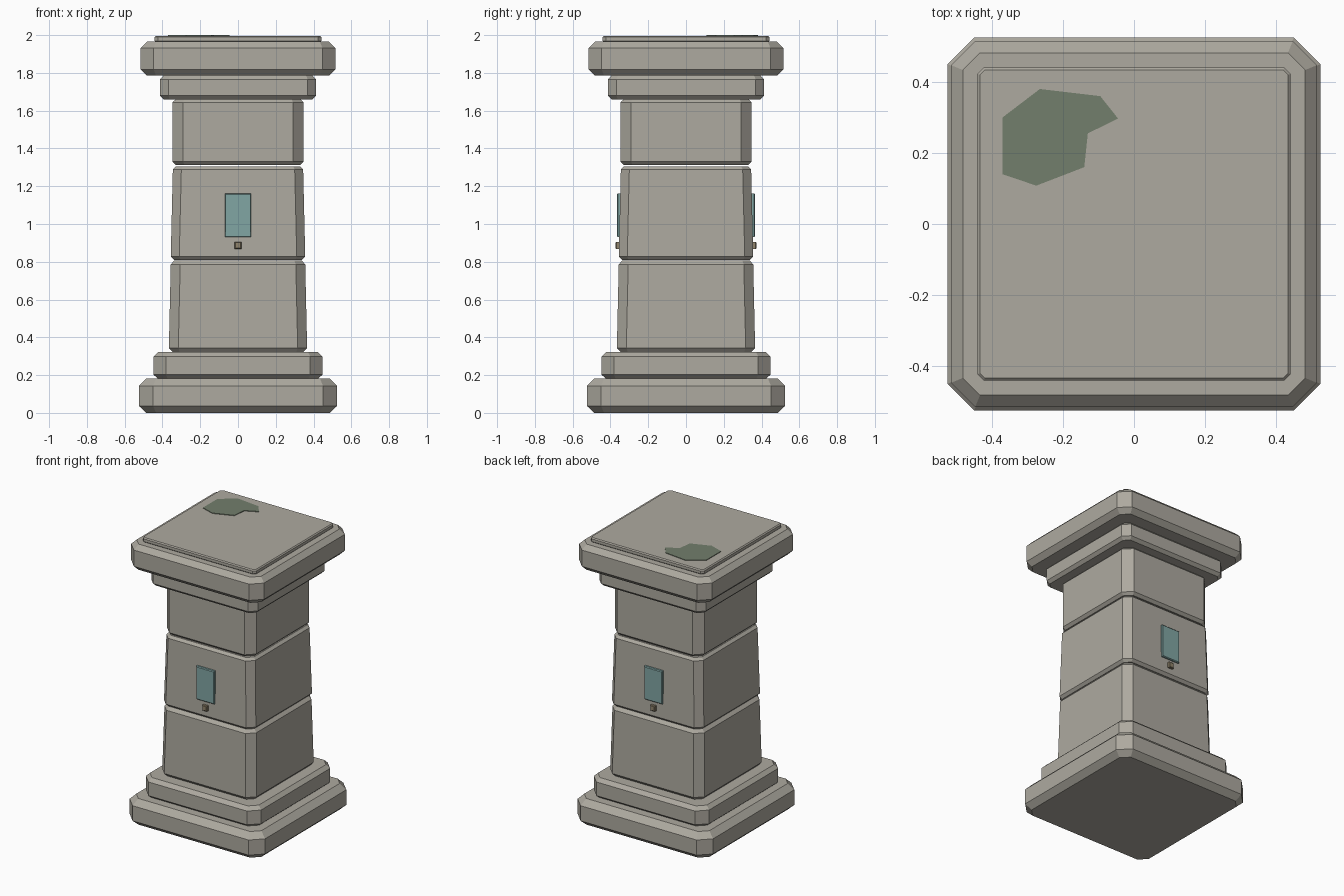
import bpy, bmesh

if "Cube" in bpy.data.objects:
    bpy.data.objects.remove(bpy.data.objects["Cube"])


def material(name, rgb):
    m = bpy.data.materials.new(name)
    m.diffuse_color = (*rgb, 1)
    m.use_nodes = True
    m.node_tree.nodes["Principled BSDF"].inputs["Base Color"].default_value = m.diffuse_color
    return m


STONE = material("stone", (0.42, 0.40, 0.35))
MOSS = material("moss", (0.17, 0.21, 0.15))
GLASS = material("teal_glass", (0.22, 0.38, 0.37))
BRONZE = material("bronze", (0.28, 0.23, 0.15))


def loft(name, rings, mat):
    """Skin a stack of closed rings and cap both ends."""
    bm = bmesh.new()
    loops = [[bm.verts.new(p) for p in ring] for ring in rings]
    n = len(loops[0])
    for a, b in zip(loops, loops[1:]):
        for i in range(n):
            j = (i + 1) % n
            bm.faces.new((a[i], a[j], b[j], b[i]))
    bm.faces.new(loops[0][::-1])
    bm.faces.new(loops[-1])
    bmesh.ops.recalc_face_normals(bm, faces=bm.faces)
    mesh = bpy.data.meshes.new(name)
    bm.to_mesh(mesh)
    bm.free()
    mesh.materials.append(mat)
    ob = bpy.data.objects.new(name, mesh)
    bpy.context.collection.objects.link(ob)
    return ob


def ring(h, cut, z):
    """Square outline of half width h with cut corners."""
    c = h - cut
    return [(c, -h, z), (h, -c, z), (h, c, z), (c, h, z),
            (-c, h, z), (-h, c, z), (-h, -c, z), (-c, -h, z)]


def block(name, z0, z1, h0, h1, cut, inset, rise0, rise1):
    """Stone course with chamfered corners, top and bottom edges."""
    small = cut - inset * 0.59
    return loft(name, [ring(h0 - inset, small, z0), ring(h0, cut, z0 + rise0),
                       ring(h1, cut, z1 - rise1), ring(h1 - inset, small, z1)], STONE)


# stone courses: z0, z1, half widths, corner cut, inset, chamfer heights
block("plinth", 0.0, 0.183, 0.525, 0.525, 0.075, 0.04, 0.037, 0.04)
block("plinth_step", 0.18, 0.322, 0.447, 0.447, 0.065, 0.025, 0.022, 0.024)
block("shaft_lower", 0.322, 0.808, 0.366, 0.356, 0.05, 0.02, 0.022, 0.022)
block("shaft_middle", 0.81, 1.305, 0.356, 0.345, 0.045, 0.017, 0.018, 0.017)
block("shaft_upper", 1.312, 1.662, 0.346, 0.346, 0.055, 0.018, 0.018, 0.018)
block("neck_band", 1.66, 1.785, 0.414, 0.414, 0.045, 0.02, 0.02, 0.02)
block("cap", 1.785, 1.965, 0.515, 0.515, 0.068, 0.033, 0.033, 0.033)
block("cap_slab", 1.963, 1.996, 0.441, 0.441, 0.018, 0.007, 0.007, 0.007)

# moss patch on the top
patch = [(-0.37, 0.14), (-0.275, 0.108), (-0.14, 0.16), (-0.13, 0.255),
         (-0.045, 0.297), (-0.095, 0.36), (-0.265, 0.38), (-0.37, 0.30)]
loft("moss_patch", [[(x, y, z) for x, y in patch] for z in (1.99, 2.0)], MOSS)


def plate(name, side, w, z0, z1, y0, y1, bevel, mat):
    """Thin raised plate with a bevelled outer rim, on front or back."""
    def outline(b, y):
        return [(-w + b, side * y, z0 + b), (w - b, side * y, z0 + b),
                (w - b, side * y, z1 - b), (-w + b, side * y, z1 - b)]
    return loft(name, [outline(0, y0), outline(0, y1 - bevel), outline(bevel, y1)], mat)


# inset window and stud on the front and back faces
for label, side in (("front", -1), ("back", 1)):
    plate(label + "_panel", side, 0.07, 0.93, 1.162, 0.335, 0.366, 0.005, GLASS)
    plate(label + "_stud", side, 0.018, 0.868, 0.906, 0.335, 0.373, 0.004, BRONZE)
